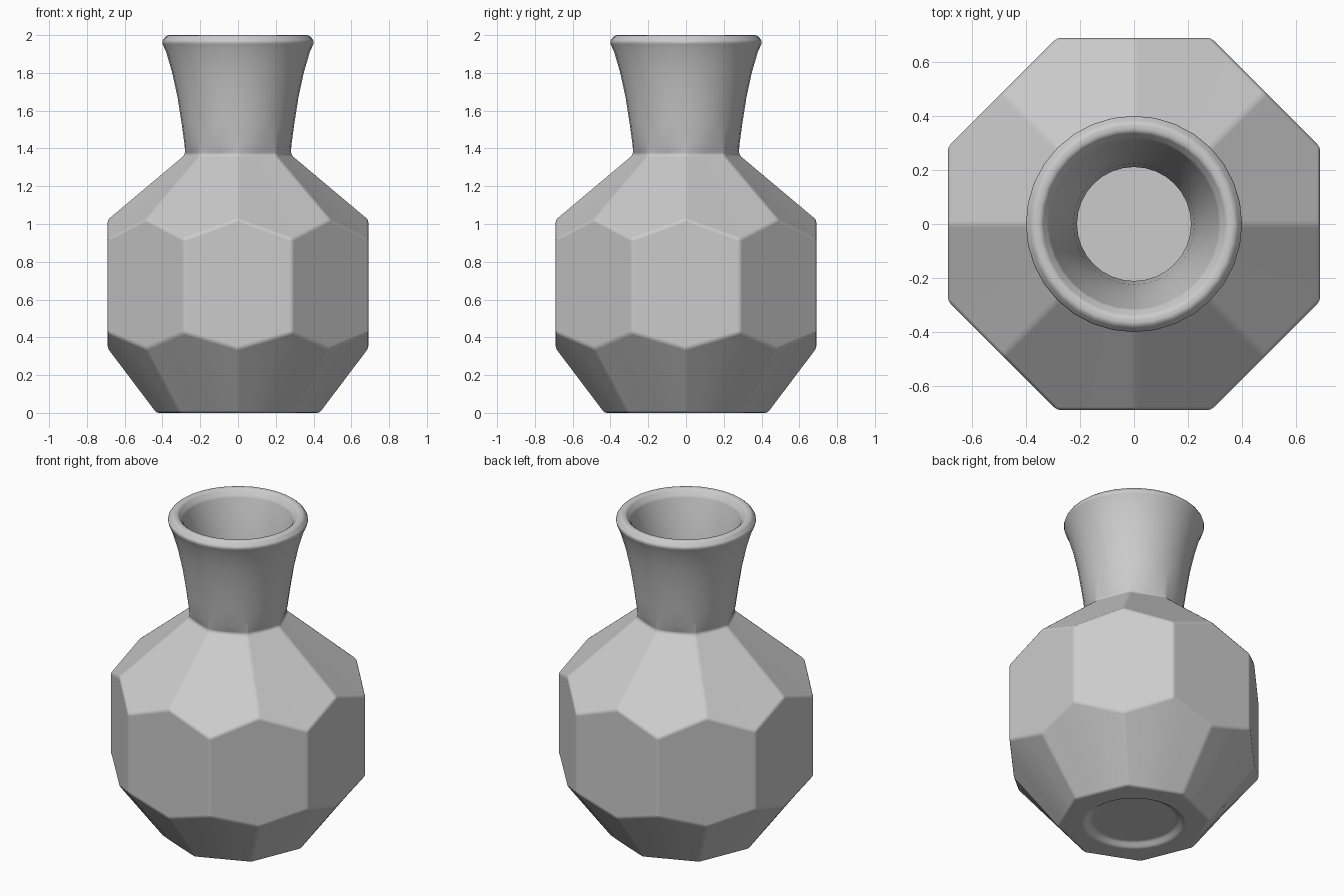
import bpy, bmesh
from math import pi, cos, sin
from mathutils import Vector

if "Cube" in bpy.data.objects:
    bpy.data.objects.remove(bpy.data.objects["Cube"])

COLS = 32  # columns round the vase; every 4th one lies on a facet ridge


def polar(r, a, z):
    return Vector((r * cos(a), r * sin(a), z))


def round_ring(r, z):
    return [polar(r, 2 * pi * i / COLS, z) for i in range(COLS)]


def facet_ring(r_mid, z_mid, r_cor, z_cor):
    """Ring alternating between ridge points and corner points, straight between them."""
    key = [polar(r_cor if k % 2 else r_mid, pi * k / 8, z_cor if k % 2 else z_mid)
           for k in range(16)]
    pts = []
    for k in range(16):
        pts += [key[k], (key[k] + key[(k + 1) % 16]) / 2]
    return pts


C = cos(pi / 8)
rings = [
    # recessed foot
    round_ring(0.25, 0.03), round_ring(0.285, 0.0),
    # faceted outer body
    facet_ring(0.435, 0.0, 0.435 * C, 0.0),
    facet_ring(0.69, 0.34, 0.69 / C, 0.425),
    facet_ring(0.69, 1.025, 0.69 / C, 0.92),
    facet_ring(0.285, 1.365, 0.285 * C, 1.365),
]
# flared neck and rim, outside then inside
neck = [(0.283, 1.42), (0.298, 1.53), (0.32, 1.67), (0.348, 1.80), (0.38, 1.91),
        (0.405, 1.965), (0.378, 2.0), (0.345, 2.0), (0.318, 1.965), (0.285, 1.85),
        (0.25, 1.70), (0.225, 1.54), (0.21, 1.38)]
rings += [round_ring(r, z) for r, z in neck]
# inner body wall and floor
rings += [
    facet_ring(0.61, 0.985, 0.61 / C, 0.89),
    facet_ring(0.61, 0.37, 0.61 / C, 0.45),
    facet_ring(0.40, 0.085, 0.40 * C, 0.085),
]

# skin the rings and close both ends
bm = bmesh.new()
loops = [[bm.verts.new(p) for p in ring] for ring in rings]
for a, b in zip(loops, loops[1:]):
    for i in range(COLS):
        j = (i + 1) % COLS
        bm.faces.new((a[i], a[j], b[j], b[i]))
bm.faces.new(loops[0])
bm.faces.new(loops[-1])
bmesh.ops.recalc_face_normals(bm, faces=bm.faces)
for f in bm.faces:
    f.smooth = True

mesh = bpy.data.meshes.new("vase")
bm.to_mesh(mesh)
bm.free()
vase = bpy.data.objects.new("vase", mesh)
bpy.context.collection.objects.link(vase)

# soft rounded facet edges
bevel = vase.modifiers.new("soft_edges", 'BEVEL')
bevel.width = 0.014
bevel.segments = 2
bevel.limit_method = 'ANGLE'
bevel.angle_limit = 20 * pi / 180
bevel.harden_normals = True
